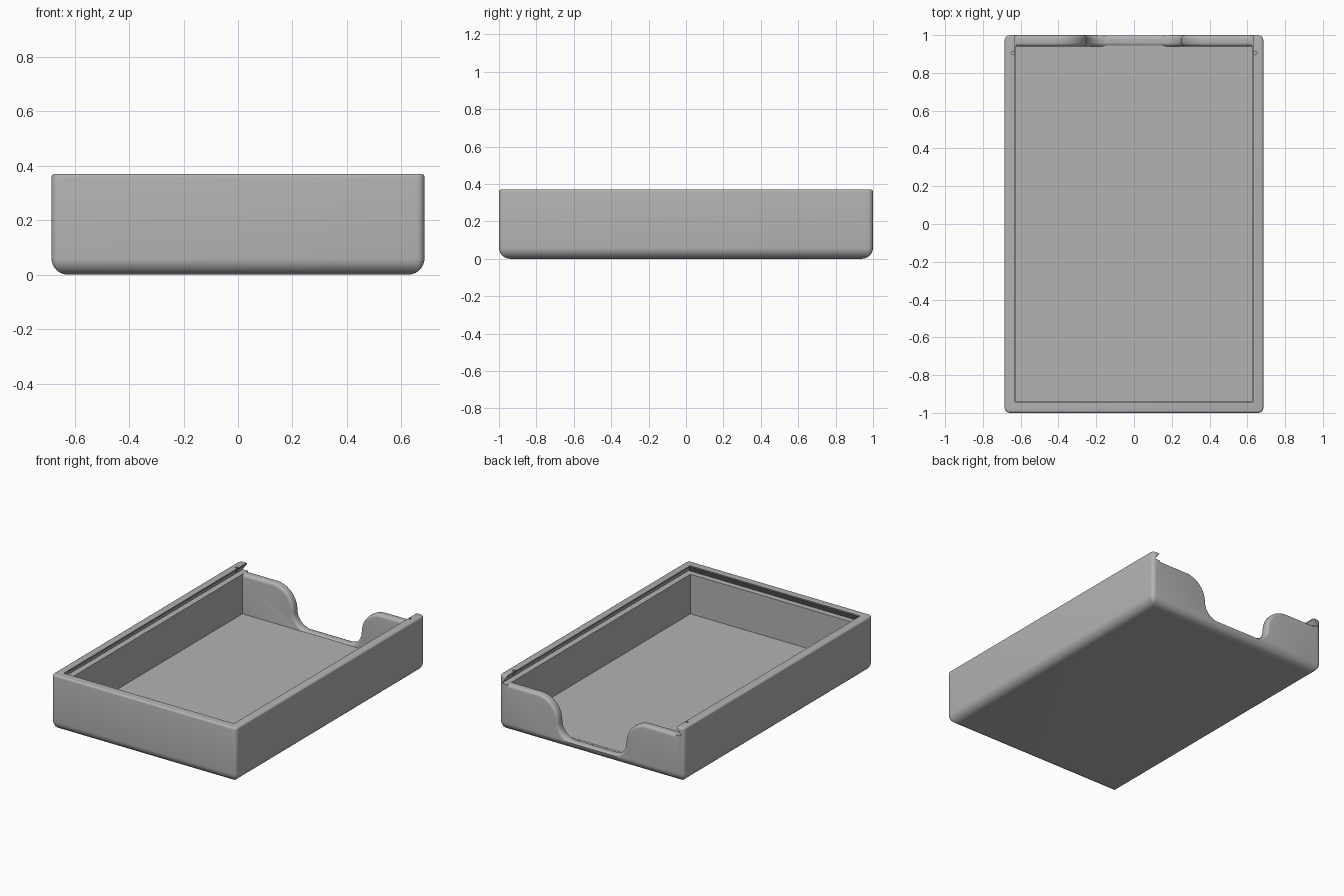
import bpy, bmesh, math

cube = bpy.data.objects.get("Cube")
if cube:
    bpy.data.objects.remove(cube, do_unlink=True)

HX, HY, HZ = 0.685, 1.0, 0.37      # outer half width, half depth, height
WALL, FLOOR, LEDGE = 0.06, 0.05, 0.315

grey = bpy.data.materials.new("plain grey")
grey.use_nodes = True
GREY = (0.45, 0.45, 0.45, 1)
grey.diffuse_color = GREY
grey.node_tree.nodes["Principled BSDF"].inputs["Base Color"].default_value = GREY


def loft(name, rings):
    """Closed solid through rings that share one point count."""
    bm = bmesh.new()
    loops = [[bm.verts.new(p) for p in ring] for ring in rings]
    n = len(loops[0])
    for a, b in zip(loops, loops[1:]):
        for i in range(n):
            j = (i + 1) % n
            bm.faces.new((a[i], a[j], b[j], b[i]))
    bm.faces.new(loops[0])
    bm.faces.new(loops[-1])
    bmesh.ops.recalc_face_normals(bm, faces=bm.faces)
    mesh = bpy.data.meshes.new(name)
    bm.to_mesh(mesh)
    bm.free()
    mesh.materials.append(grey)
    ob = bpy.data.objects.new(name, mesh)
    bpy.context.collection.objects.link(ob)
    return ob


def rectangle(x, y0, y1, z):
    return [(-x, y0, z), (x, y0, z), (x, y1, z), (-x, y1, z)]


def rounded_rectangle(inset, z, steps=6):
    r = max(0.028 - inset, 0.002)
    cx, cy = HX - inset - r, HY - inset - r
    points = []
    for k, (sx, sy) in enumerate([(1, 1), (-1, 1), (-1, -1), (1, -1)]):
        for i in range(steps + 1):
            a = math.pi / 2 * (k + i / steps)
            points.append((sx * cx + r * math.cos(a), sy * cy + r * math.sin(a), z))
    return points


def fillet(r, steps):
    """Pairs of inset and distance from the end for a quarter round."""
    angles = [math.pi / 2 * i / steps for i in range(steps + 1)]
    return [(r - r * math.sin(a), r - r * math.cos(a)) for a in angles]


def cut(target, cutter):
    mod = target.modifiers.new("cut", "BOOLEAN")
    mod.operation = "DIFFERENCE"
    mod.solver = "EXACT"
    mod.object = cutter
    cutter.hide_render = True
    bpy.context.view_layer.objects.active = target
    bpy.ops.object.modifier_apply(modifier=mod.name)
    bpy.data.objects.remove(cutter, do_unlink=True)


# Outer shell: large round below, small round on the rim
rings = [rounded_rectangle(i, z) for i, z in fillet(0.06, 10)]
rings += [rounded_rectangle(i, HZ - z) for i, z in reversed(fillet(0.012, 4))]
tray = loft("tray", rings)

# Storage cavity
inner_x, inner_y = HX - WALL, HY - WALL
cut(tray, loft("cavity_cutter", [rectangle(inner_x, -inner_y, inner_y, z) for z in (FLOOR, 0.45)]))

# Dovetail channel for a sliding lid, open at the back
cut(tray, loft("channel_cutter", [
    rectangle(0.665, -0.978, 1.1, LEDGE),
    rectangle(0.631, -0.944, 1.1, 0.363),
    rectangle(0.631, -0.944, 1.1, 0.45)]))


# Finger notch in the back wall: S-curved sides with rounded edges
def notch_half(grow):
    base, r_top, r_low, x_mid = 0.056, 0.155, 0.104, 0.25
    points = [(inner_x, LEDGE - grow)]
    for i in range(13):                       # convex shoulder
        a = math.pi / 2 * (1 - i / 12) 
        r = r_top - grow
        points.append((x_mid + r_top - r * math.cos(a), LEDGE - r_top + r * math.sin(a)))
    for i in range(1, 11):                    # concave foot
        a = math.pi / 2 * i / 10
        r = r_low + grow
        z = base + r_low - r * math.sin(a)
        points.append((x_mid - r_low + r * math.cos(a), max(z, FLOOR - 0.001 + 0.006 * (grow == 0))))
    return points


def notch_ring(y, grow):
    half = [(inner_x, 0.45)] + notch_half(grow)
    outline = half + [(-x, z) for x, z in reversed(half)]
    return [(x, y, z) for x, z in outline]


edge = fillet(0.02, 5)
stations = [(inner_y - 0.01, edge[0][0])]
stations += [(inner_y + d, g) for g, d in edge]
stations += [(HY - d, g) for g, d in reversed(edge)]
stations += [(HY + 0.05, edge[0][0])]
cut(tray, loft("notch_cutter", [notch_ring(y, g) for y, g in stations]))

# Small detent holes through the lid rails
for side in (-1, 1):
    circle = [(side * 0.642 + 0.009 * math.cos(t * math.pi / 8),
               0.905 + 0.009 * math.sin(t * math.pi / 8)) for t in range(16)]
    cut(tray, loft("detent_cutter", [[(x, y, z) for x, y in circle] for z in (0.325, 0.45)]))

# Smooth rounds with crisp edges
bpy.ops.object.select_all(action="DESELECT")
tray.select_set(True)
bpy.context.view_layer.objects.active = tray
bpy.ops.object.shade_smooth_by_angle(angle=math.radians(30))
